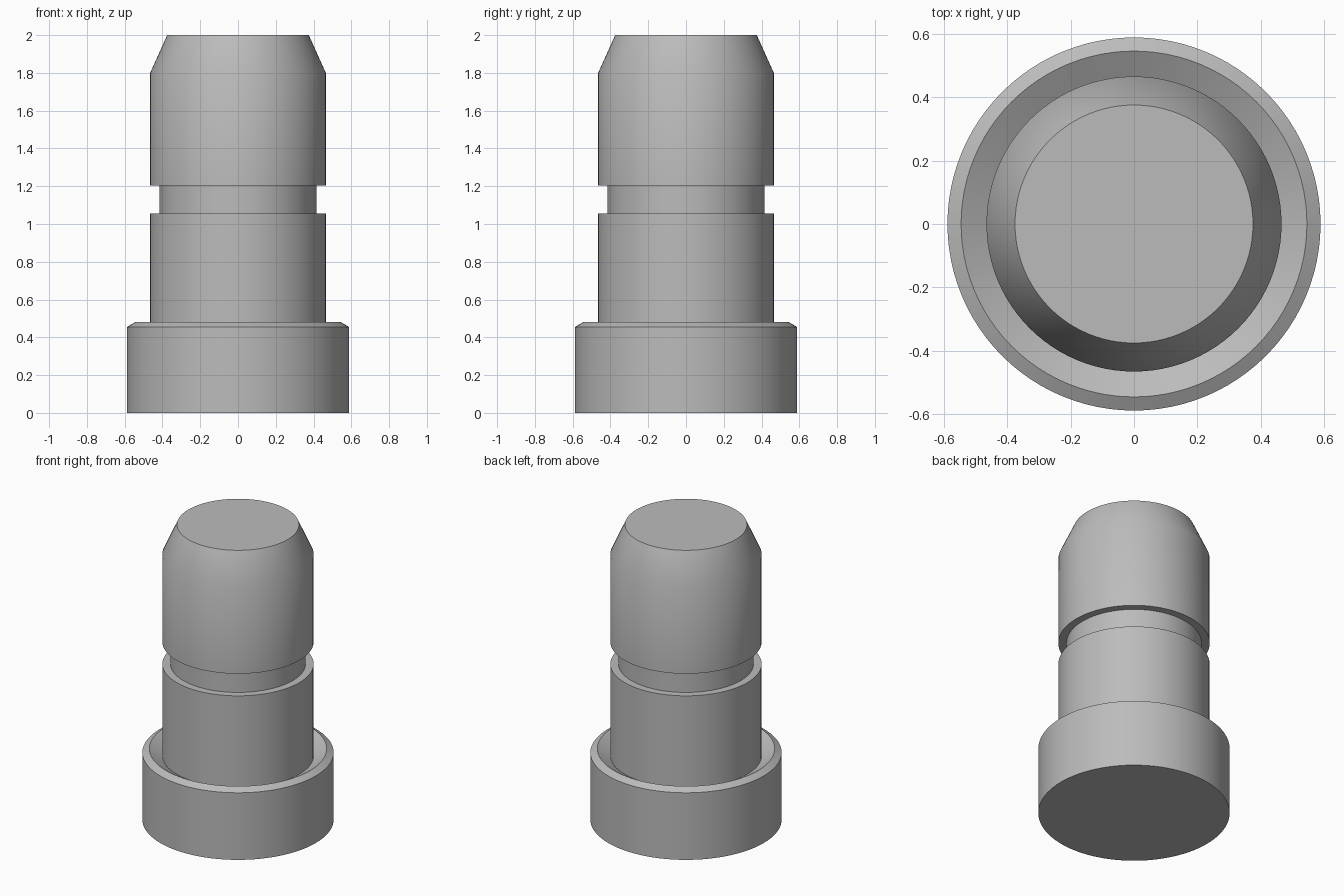
import bpy
import bmesh
import math

SEGMENTS = 96

cube = bpy.data.objects.get("Cube")
if cube:
    bpy.data.objects.remove(cube, do_unlink=True)

# Plain grey metal
metal = bpy.data.materials.new("grey metal")
metal.use_nodes = True
metal.diffuse_color = (0.5, 0.5, 0.5, 1)
metal.node_tree.nodes["Principled BSDF"].inputs["Base Color"].default_value = (0.5, 0.5, 0.5, 1)


def lathe(name, profile):
    """Revolve (radius, height) points around z and close both ends."""
    bm = bmesh.new()
    verts = [bm.verts.new((r, 0, z)) for r, z in profile]
    edges = [bm.edges.new(pair) for pair in zip(verts, verts[1:])]
    bmesh.ops.spin(bm, geom=verts + edges, cent=(0, 0, 0), axis=(0, 0, 1),
                   angle=math.tau, steps=SEGMENTS, use_duplicate=False)
    bmesh.ops.remove_doubles(bm, verts=bm.verts, dist=0.0001)
    rims = [e for e in bm.edges if e.is_boundary]
    bmesh.ops.holes_fill(bm, edges=rims, sides=0)
    bmesh.ops.recalc_face_normals(bm, faces=bm.faces)
    mesh = bpy.data.meshes.new(name)
    bm.to_mesh(mesh)
    bm.free()
    mesh.materials.append(metal)
    obj = bpy.data.objects.new(name, mesh)
    bpy.context.collection.objects.link(obj)
    bpy.ops.object.select_all(action='DESELECT')
    obj.select_set(True)
    bpy.context.view_layer.objects.active = obj
    bpy.ops.object.shade_smooth_by_angle(angle=math.radians(30))
    return obj


# Turned pin: bevelled base collar with dished top, shank, ring groove, tapered head
lathe("grooved_pin", [
    (0.588, 0), (0.588, 0.455), (0.545, 0.48), (0.465, 0.434),
    (0.465, 1.055), (0.415, 1.055), (0.415, 1.205), (0.465, 1.205),
    (0.465, 1.8), (0.375, 2),
])
